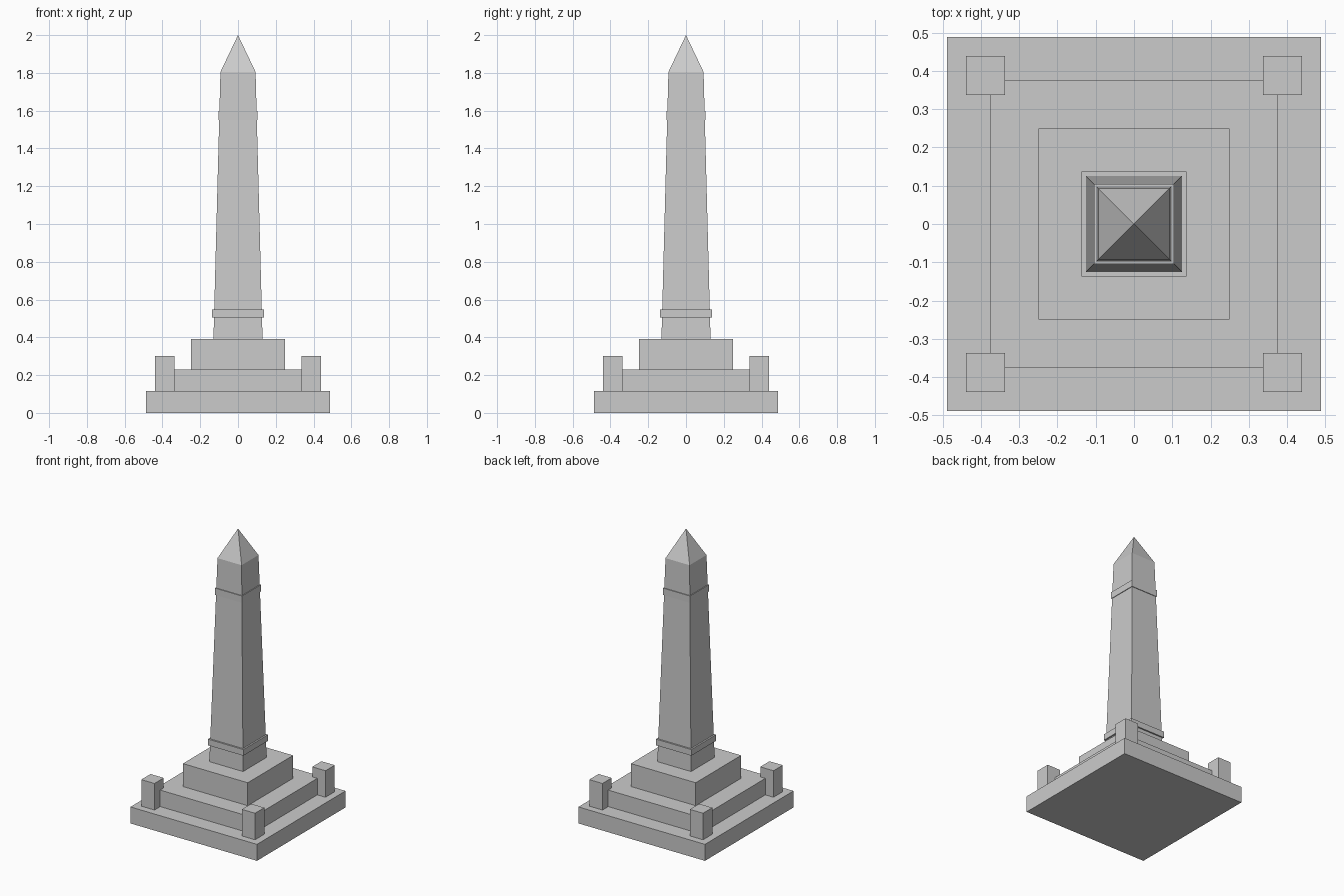
import bpy
import bmesh

cube = bpy.data.objects.get("Cube")
if cube:
    bpy.data.objects.remove(cube, do_unlink=True)

stone = bpy.data.materials.new("grey_stone")
stone.use_nodes = True
GREY = (0.6, 0.6, 0.6, 1)
stone.diffuse_color = GREY
stone.node_tree.nodes["Principled BSDF"].inputs["Base Color"].default_value = GREY


def block(name, levels, x=0, y=0):
    """Stack square rings given as (half width, height); zero width makes a point."""
    bm = bmesh.new()
    rings = []
    for h, z in levels:
        if h == 0:
            rings.append([bm.verts.new((x, y, z))])
        else:
            rings.append([bm.verts.new((x + sx * h, y + sy * h, z))
                          for sx, sy in ((-1, -1), (1, -1), (1, 1), (-1, 1))])
    bm.faces.new(rings[0][::-1])
    for low, high in zip(rings, rings[1:]):
        for i in range(4):
            j = (i + 1) % 4
            top = [high[0]] if len(high) == 1 else [high[j], high[i]]
            bm.faces.new([low[i], low[j]] + top)
    if len(rings[-1]) == 4:
        bm.faces.new(rings[-1])
    mesh = bpy.data.meshes.new(name)
    bm.to_mesh(mesh)
    bm.free()
    mesh.materials.append(stone)
    obj = bpy.data.objects.new(name, mesh)
    bpy.context.collection.objects.link(obj)
    return obj


# Stepped base
block("base_slab", [(0.488, 0), (0.488, 0.115)])
block("middle_step", [(0.376, 0.115), (0.376, 0.23)])
block("plinth", [(0.25, 0.23), (0.25, 0.39)])

# Tapered shaft with pointed cap
block("obelisk_shaft", [(0.13, 0.39), (0.093, 1.805), (0, 2)])

# Raised bands around the shaft
block("lower_band", [(0.137, 0.505), (0.137, 0.548)])
block("upper_band", [(0.104, 1.55), (0.104, 1.597)])

# Corner posts
for side, x in (("left", 0.388), ("right", -0.388)):
    for end, y in (("front", -0.388), ("back", 0.388)):
        block(f"{end}_{side}_post", [(0.051, 0.115), (0.051, 0.3)], x, y)
